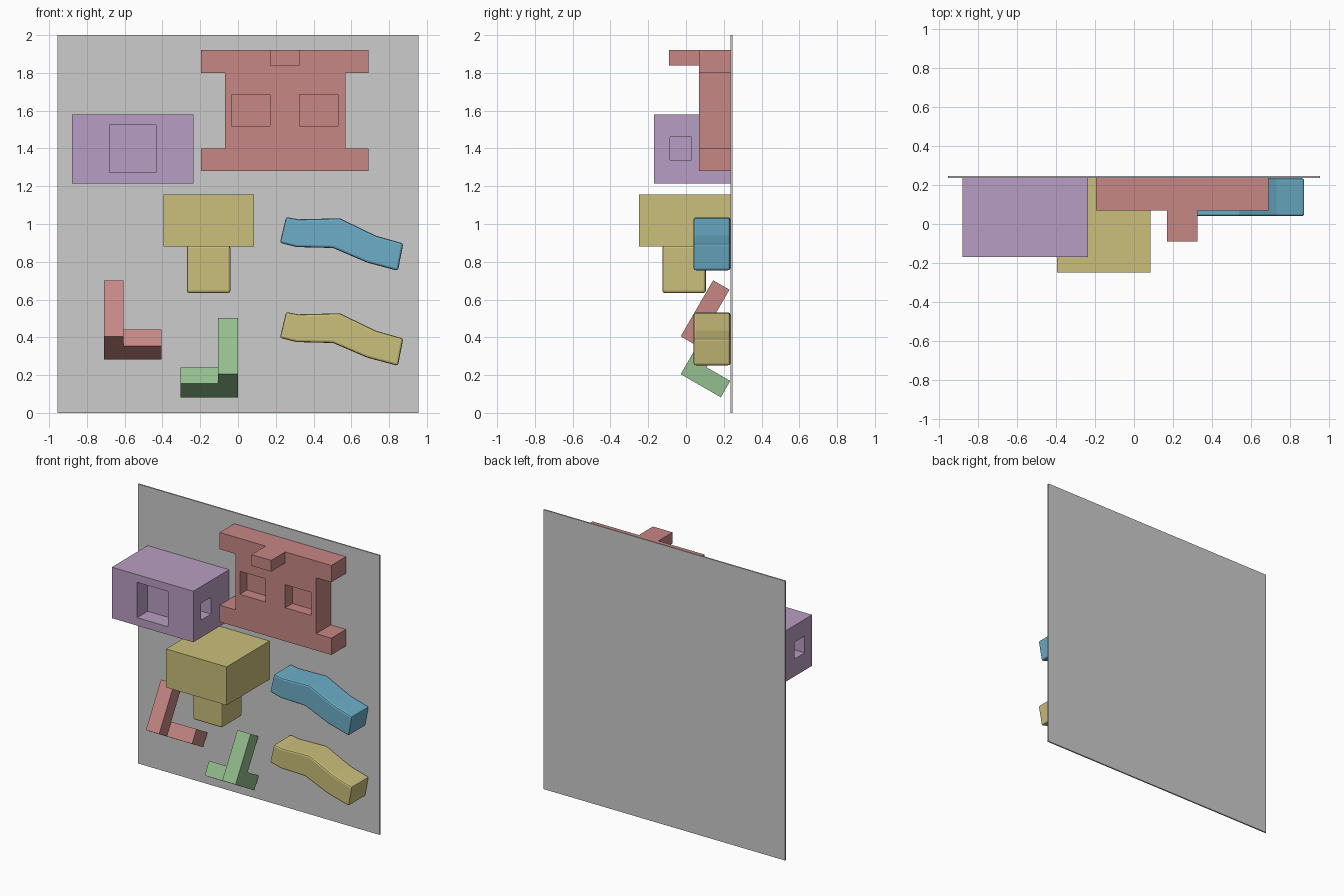
import bpy, bmesh, math
from mathutils import Vector

if "Cube" in bpy.data.objects:
    bpy.data.objects.remove(bpy.data.objects["Cube"])


def srgb(r, g, b):
    lin = [c / 12.92 if c <= 0.04045 else ((c + 0.055) / 1.055) ** 2.4
           for c in (r / 255, g / 255, b / 255)]
    return (*lin, 1.0)


def material(name, rgb):
    m = bpy.data.materials.new(name)
    m.diffuse_color = srgb(*rgb)
    m.use_nodes = True
    m.node_tree.nodes["Principled BSDF"].inputs["Base Color"].default_value = m.diffuse_color
    return m


GREY = material("panel grey", (204, 204, 204))
RED = material("dusty red", (198, 135, 132))
PURPLE = material("soft purple", (185, 158, 195))
YELLOW = material("mustard", (203, 191, 123))
BLUE = material("sky blue", (108, 174, 200))
GREEN = material("leaf green", (148, 190, 142))


def prism(name, mat, points, start, end, axis="y", bevel=0.0):
    """Extrude an (x, z) outline along y, or a (y, z) outline along x."""
    bm = bmesh.new()
    put = (lambda p, t: (p[0], t, p[1])) if axis == "y" else (lambda p, t: (t, p[0], p[1]))
    face = bm.faces.new([bm.verts.new(put(p, start)) for p in points])
    ext = bmesh.ops.extrude_face_region(bm, geom=[face])
    verts = [g for g in ext["geom"] if isinstance(g, bmesh.types.BMVert)]
    shift = Vector((0, end - start, 0)) if axis == "y" else Vector((end - start, 0, 0))
    bmesh.ops.translate(bm, verts=verts, vec=shift)
    bmesh.ops.recalc_face_normals(bm, faces=bm.faces)
    me = bpy.data.meshes.new(name)
    bm.to_mesh(me)
    bm.free()
    me.materials.append(mat)
    ob = bpy.data.objects.new(name, me)
    bpy.context.collection.objects.link(ob)
    if bevel:
        mod = ob.modifiers.new("soft edges", "BEVEL")
        mod.width, mod.segments, mod.limit_method = bevel, 2, "ANGLE"
    return ob


def box(name, mat, x, y, z, bevel=0.0):
    pts = [(x[0], z[0]), (x[1], z[0]), (x[1], z[1]), (x[0], z[1])]
    return prism(name, mat, pts, y[0], y[1], bevel=bevel)


def cut(target, x, y, z):
    """Carve a box-shaped recess and remove the cutter."""
    cutter = box("cutter", target.data.materials[0], x, y, z)
    mod = target.modifiers.new("recess", "BOOLEAN")
    mod.operation, mod.solver, mod.object = "DIFFERENCE", "EXACT", cutter
    bpy.context.view_layer.objects.active = target
    bpy.ops.object.modifier_apply(modifier=mod.name)
    bpy.data.objects.remove(cutter)


BACK = 0.235

# Backing panel
box("backing_panel", GREY, (-0.955, 0.955), (BACK, 0.245), (0, 2))

# Purple head block with a front opening and a recess on each side
head = box("head_block", PURPLE, (-0.88, -0.235), (-0.17, BACK), (1.215, 1.58))
cut(head, (-0.68, -0.435), (-0.3, -0.05), (1.272, 1.525))
for x in ((-1.0, -0.80), (-0.315, -0.1)):
    cut(head, x, (-0.085, 0.03), (1.34, 1.46))

# Red torso plate with stepped sides, two windows and a top tab
torso_outline = [(-0.195, 1.28), (0.69, 1.28), (0.69, 1.4), (0.57, 1.4),
                 (0.57, 1.8), (0.69, 1.8), (0.69, 1.92), (-0.195, 1.92),
                 (-0.195, 1.8), (-0.07, 1.8), (-0.07, 1.4), (-0.195, 1.4)]
torso = prism("torso_plate", RED, torso_outline, 0.07, BACK)
for x in ((-0.035, 0.17), (0.325, 0.53)):
    cut(torso, x, (-0.1, 0.15), (1.52, 1.685))
box("torso_tab", RED, (0.17, 0.325), (-0.09, 0.07), (1.84, 1.92))

# Yellow hip block and its stem
box("hip_block", YELLOW, (-0.395, 0.085), (-0.25, BACK), (0.88, 1.155))
box("hip_stem", YELLOW, (-0.27, -0.04), (-0.125, 0.105), (0.635, 0.885), bevel=0.012)

# Two bent arms
arm = [(0.222, 0.9), (0.254, 1.037), (0.318, 1.025), (0.54, 1.03), (0.73, 0.938),
       (0.875, 0.897), (0.847, 0.752), (0.683, 0.796), (0.503, 0.873), (0.31, 0.878)]
for name, mat, dz in (("upper_arm", BLUE, 0), ("lower_arm", YELLOW, -0.503)):
    prism(name, mat, [(x, z + dz) for x, z in arm], 0.04, BACK, bevel=0.012)

# Tilted three-way leg brackets: column with rear foot, plus a sideways toe
for name, mat, x, side, z in (("left_leg", RED, -0.71, 1, 0.405),
                              ("right_leg", GREEN, 0.0, -1, 0.205)):
    profile = [(0, 0), (0.245, 0), (0.245, 0.1), (0.1, 0.1), (0.1, 0.343), (0, 0.343)]
    parts = [prism(name, mat, profile, 0, side * 0.105, axis="x"),
             box(name + "_toe", mat, sorted((side * 0.105, side * 0.305)),
                 (0.1, 0.245), (0, 0.1))]
    for p in parts:
        p.location = (x, -0.028, z)
        p.rotation_euler.x = math.radians(-30)
